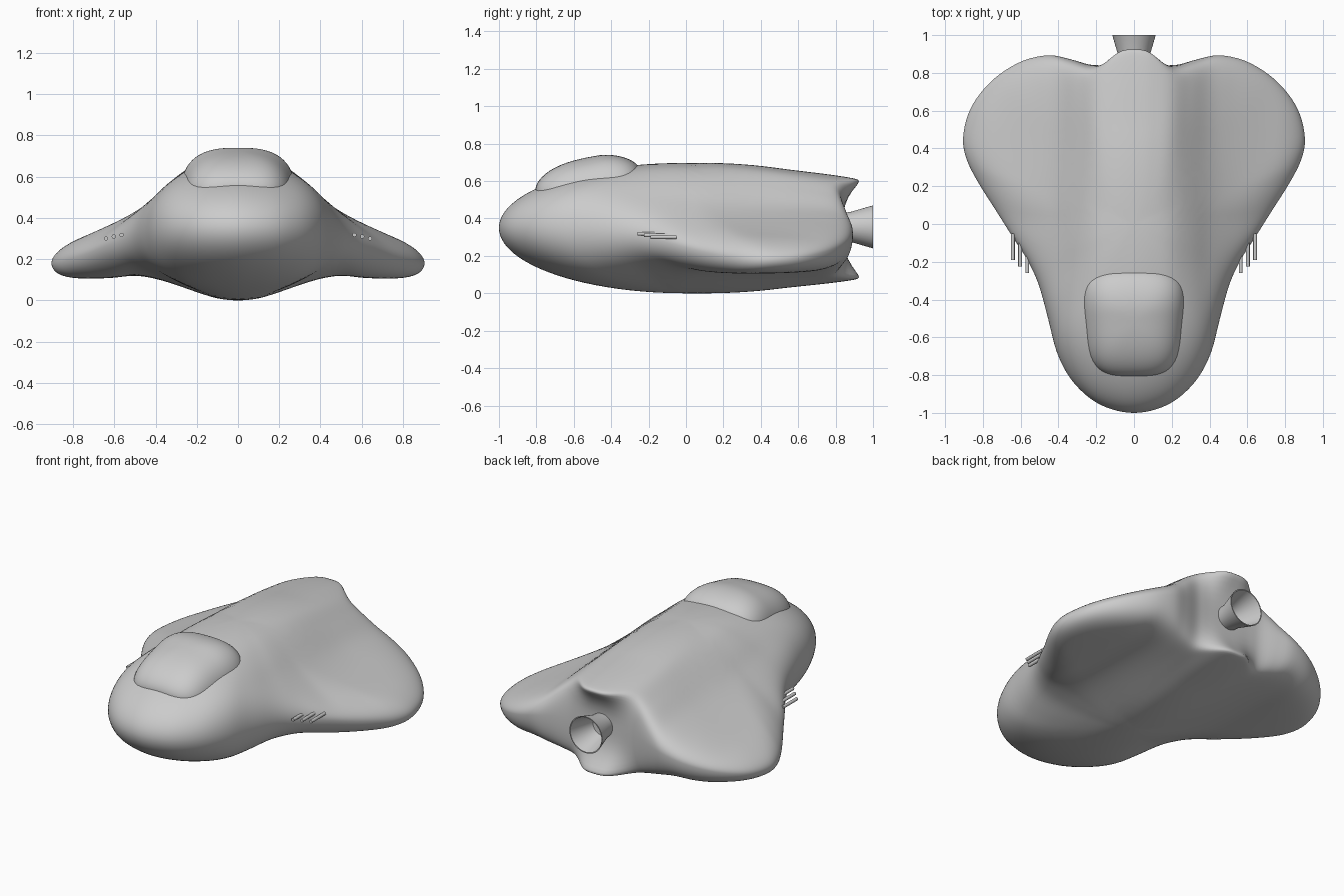
import bpy, bmesh, math
from mathutils import Matrix

if "Cube" in bpy.data.objects:
    bpy.data.objects.remove(bpy.data.objects["Cube"])


def spline(xs, ys, x):
    """Smooth curve through the points (xs, ys)."""
    n = len(xs)
    x = min(max(x, xs[0]), xs[-1])
    i = 0
    while i < n - 2 and x > xs[i + 1]:
        i += 1

    def slope(k):
        a, b = max(k - 1, 0), min(k + 1, n - 1)
        return (ys[b] - ys[a]) / (xs[b] - xs[a])
    d = xs[i + 1] - xs[i]
    t = (x - xs[i]) / d
    return ((2*t**3 - 3*t**2 + 1) * ys[i] + (t**3 - 2*t**2 + t) * d * slope(i)
            + (3*t**2 - 2*t**3) * ys[i + 1] + (t**3 - t**2) * d * slope(i + 1))


def step(a, b, x):
    t = min(max((x - a) / (b - a), 0), 1)
    return t * t * (3 - 2 * t)


def finish(name, bm, angle=40):
    bmesh.ops.remove_doubles(bm, verts=bm.verts, dist=1e-5)
    bmesh.ops.recalc_face_normals(bm, faces=bm.faces)
    me = bpy.data.meshes.new(name)
    bm.to_mesh(me)
    bm.free()
    ob = bpy.data.objects.new(name, me)
    bpy.context.collection.objects.link(ob)
    bpy.context.view_layer.objects.active = ob
    ob.select_set(True)
    bpy.ops.object.shade_smooth_by_angle(angle=math.radians(angle))
    ob.select_set(False)
    return ob


def loft(bm, rings, cap_start=False, cap_end=False):
    """Bridge closed rings of points."""
    rows = [[bm.verts.new(p) for p in r] for r in rings]
    n = len(rows[0])
    for a, b in zip(rows, rows[1:]):
        for j in range(n):
            k = (j + 1) % n
            bm.faces.new((a[j], a[k], b[k], b[j]))
    if cap_start:
        bm.faces.new(rows[0])
    if cap_end:
        bm.faces.new(rows[-1])


# Hull plan outline, right half: x, y, rim height, edge squareness
outline = [(-.12, -.98, .35, 2), (0, -1, .35, 2), (.12, -.98, .35, 2),
           (.23, -.925, .35, 2.05), (.335, -.82, .35, 2.2), (.408, -.68, .345, 2.5),
           (.455, -.5, .335, 3), (.505, -.32, .32, 3.6), (.565, -.19, .295, 4.5),
           (.645, -.065, .265, 5.5), (.73, .07, .23, 7), (.825, .22, .2, 10),
           (.885, .34, .182, 14), (.905, .45, .18, 15), (.878, .58, .19, 14),
           (.815, .69, .21, 13), (.715, .79, .24, 13), (.585, .865, .28, 13),
           (.45, .893, .32, 16), (.34, .873, .34, 24), (.24, .845, .35, 40),
           (.17, .84, .355, 64), (.09, .84, .355, 80), (0, .84, .355, 80),
           (-.09, .84, .355, 80)]
# Cross-section heights across the span
span = [-.1, 0, .1, .2, .3, .4, .5, .6, .7, .8, .95]
top_mid = [.69, .697, .69, .665, .60, .51, .44, .387, .345, .3, .24]
top_rear = [.69, .697, .688, .655, .57, .48, .42, .372, .33, .295, .24]
under = [.01, 0, .01, .04, .075, .105, .12, .11, .105, .103, .103]


def hull_top(x, y):
    mid, rear = spline(span, top_mid, x), spline(span, top_rear, x)
    z = mid + (rear - mid) * step(-.2, .5, y)
    z = .7 + (z - .7) * step(-.75, .05, y)
    return z - .115 * (max(y - .1, 0) / .8) ** 2 * math.exp(-(x / .35) ** 2)


def hull_bottom(x, y):
    z = spline(span, under, x) * step(-.65, -.05, y)
    return z + .1 * (max(y - .1, 0) / .8) ** 2 * math.exp(-(x / .3) ** 2)


# Hull: upper and lower sheets rounded together at the rim
index = list(range(len(outline)))
columns = list(zip(*outline))
half = []
for k in range(22 * 4 + 1):
    half.append([spline(index, c, 1 + k / 4) for c in columns])
half[0][0] = half[-1][0] = 0
loop = half + [[-a, b, c, d] for a, b, c, d in half[-2:0:-1]]


def hull_ring(t, height):
    r = 1 - (1 - t) ** 2.5
    ring = []
    for ox, oy, zc, p in loop:
        x, y = ox * r, oy * r
        # The belly keeps a rounder section towards the nose
        if height is hull_bottom:
            p = 2 + (p - 2) * (.65 + .35 * step(-.4, .3, oy))
        h = math.sqrt(max(1 - r ** p, 0))
        z = zc + (height(abs(x), y) - zc) * h
        # Tail lips overhang the recessed rear wall
        y += .125 * h ** 3 * math.exp(-abs(x / .155) ** 3) * step(.5, .82, y)
        ring.append((x, y, z))
    return ring


N = 30
bm = bmesh.new()
loft(bm, [hull_ring(i / N, hull_top) for i in range(N + 1)]
     + [hull_ring(i / N, hull_bottom) for i in range(N - 1, -1, -1)])
finish("hull", bm, 60)

# Canopy: rounded-square bubble with a skirt sunk in the hull
bm = bmesh.new()
rings = []
for i in range(19):
    t = min(i / 17, 1)
    r = 1 - (1 - t) ** 2
    ring = []
    for k in range(64):
        a = math.tau * k / 64
        c, s = math.cos(a), math.sin(a)
        q = r / (abs(c) ** 3.6 + abs(s) ** 3.6) ** (1 / 3.6)
        y = -.525 + .28 * s * q
        x = .262 * c * q * (1 + .1 * s * q)
        z = .552 + .2 * (y + .8) - .6 * x * x + .12 * math.sqrt(max(1 - r ** 2.5, 0))
        z += .4 * x * x * (1 - r ** 4) - .018 * step(-.47, -.25, y)
        ring.append((x, y, z - (.08 if i == 18 else 0)))
    rings.append(ring)
loft(bm, rings, cap_end=True)
finish("canopy", bm, 50)

# Engine nozzle: hollow flared cone
bm = bmesh.new()
profile = [(.07, .8), (.08, .88), (.115, 1), (.109, 1), (.075, .88), (.06, .83)]
loft(bm, [[(r * math.cos(math.tau * k / 40), y, .355 + r * math.sin(math.tau * k / 40))
           for k in range(40)] for r, y in profile], True, True)
finish("engine_nozzle", bm)

# Wing guns: three thin barrels on each leading edge
for side, label in ((1, "right"), (-1, "left")):
    for n, (x, y, z) in enumerate([(.565, -.26, .318), (.603, -.225, .31),
                                   (.641, -.19, .3)]):
        bm = bmesh.new()
        bmesh.ops.create_cone(bm, cap_ends=True, segments=12, radius1=.01, radius2=.01,
                              depth=.14, matrix=Matrix.Translation((side * x, y + .07, z))
                              @ Matrix.Rotation(math.pi / 2, 4, 'X'))
        finish(f"{label}_gun_{n + 1}", bm)
